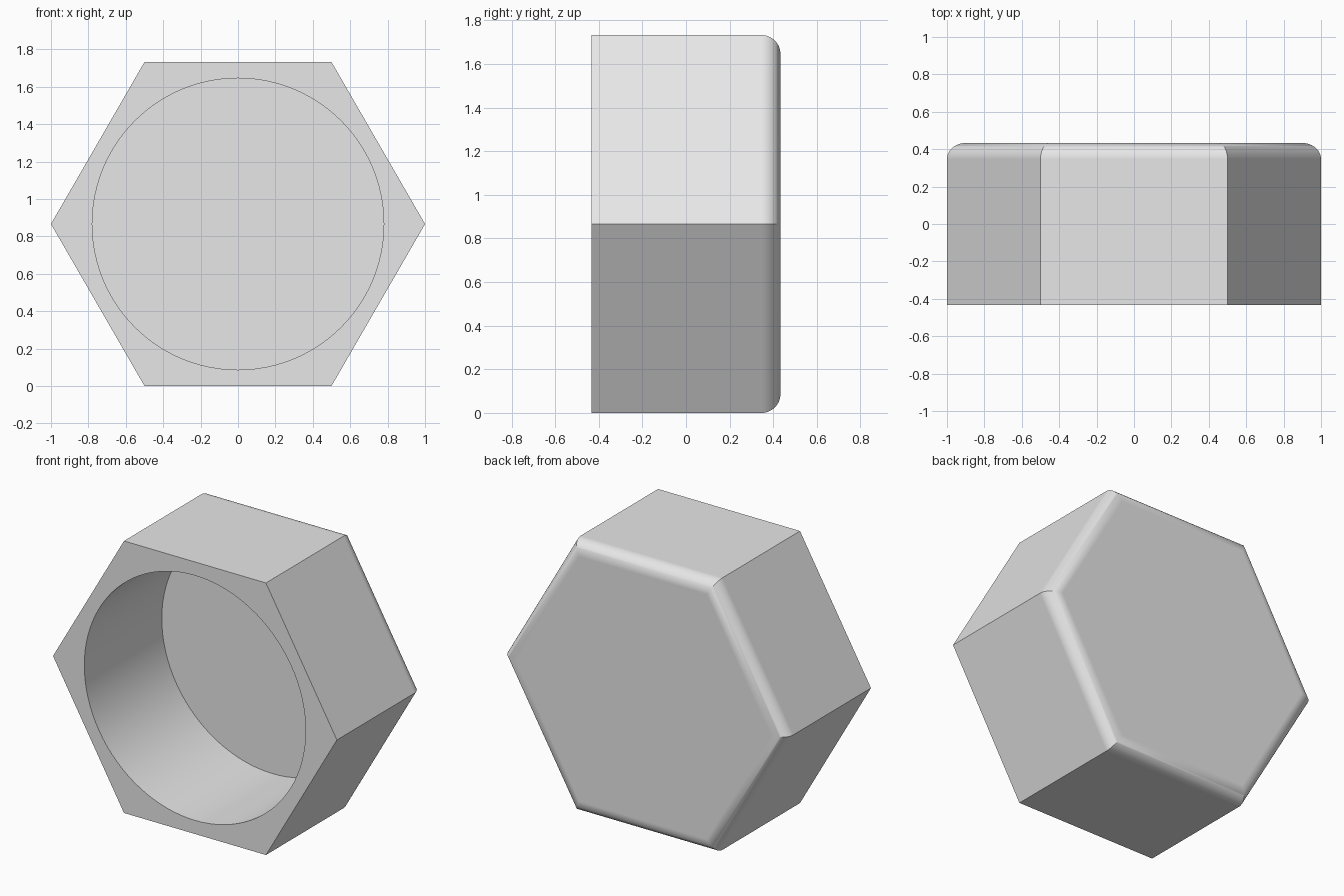
import bpy, bmesh
from math import sin, cos, pi, sqrt, radians

cube = bpy.data.objects.get("Cube")
if cube:
    bpy.data.objects.remove(cube, do_unlink=True)

APOTHEM = sqrt(3) / 2        # centre to flat, also the height of the axis
HALF = APOTHEM / 2           # half the depth
WALL = APOTHEM / 10          # wall, floor and rounding radius
BORE = APOTHEM - WALL
STEPS = 14

grey = bpy.data.materials.new("light grey")
grey.use_nodes = True
grey.diffuse_color = (0.8, 0.8, 0.8, 1)
grey.node_tree.nodes["Principled BSDF"].inputs["Base Color"].default_value = (0.8, 0.8, 0.8, 1)

bm = bmesh.new()


def ring(count, radius, y):
    """Regular polygon of vertices around the y axis."""
    angles = [2 * pi * i / count for i in range(count)]
    return [bm.verts.new((radius * cos(a), y, APOTHEM + radius * sin(a))) for a in angles]


def skin(a, b):
    n = len(a)
    for i in range(n):
        j = (i + 1) % n
        bm.faces.new((a[i], a[j], b[j], b[i]))


def loop_edges(r):
    return [bm.edges.get((r[i - 1], r[i])) for i in range(len(r))]


# Hexagonal outside with a rounded, mitred back rim
outer = [ring(6, 1, -HALF)]
for s in range(STEPS + 1):
    t = pi / 2 * s / STEPS
    inset = WALL * (1 - cos(t))
    outer.append(ring(6, (APOTHEM - inset) / APOTHEM, HALF - WALL + WALL * sin(t)))
for a, b in zip(outer, outer[1:]):
    skin(a, b)
bm.faces.new(outer[-1])

# Blind round bore
mouth = ring(96, BORE, -HALF)
floor = ring(96, BORE, HALF - WALL)
skin(mouth, floor)
bm.faces.new(floor)

# Flat front face around the bore
bmesh.ops.triangle_fill(bm, use_beauty=True, use_dissolve=False,
                        edges=loop_edges(outer[0]) + loop_edges(mouth), normal=(0, -1, 0))
bmesh.ops.recalc_face_normals(bm, faces=bm.faces)

mesh = bpy.data.meshes.new("hex_cap")
bm.to_mesh(mesh)
bm.free()
mesh.materials.append(grey)
cap = bpy.data.objects.new("hex_cap", mesh)
bpy.context.collection.objects.link(cap)

# Smooth the rounding while the flats stay flat
bpy.ops.object.select_all(action='DESELECT')
cap.select_set(True)
bpy.context.view_layer.objects.active = cap
bpy.ops.object.shade_smooth_by_angle(angle=radians(30))
weighted = cap.modifiers.new("flat_sides", 'WEIGHTED_NORMAL')
weighted.keep_sharp = True
